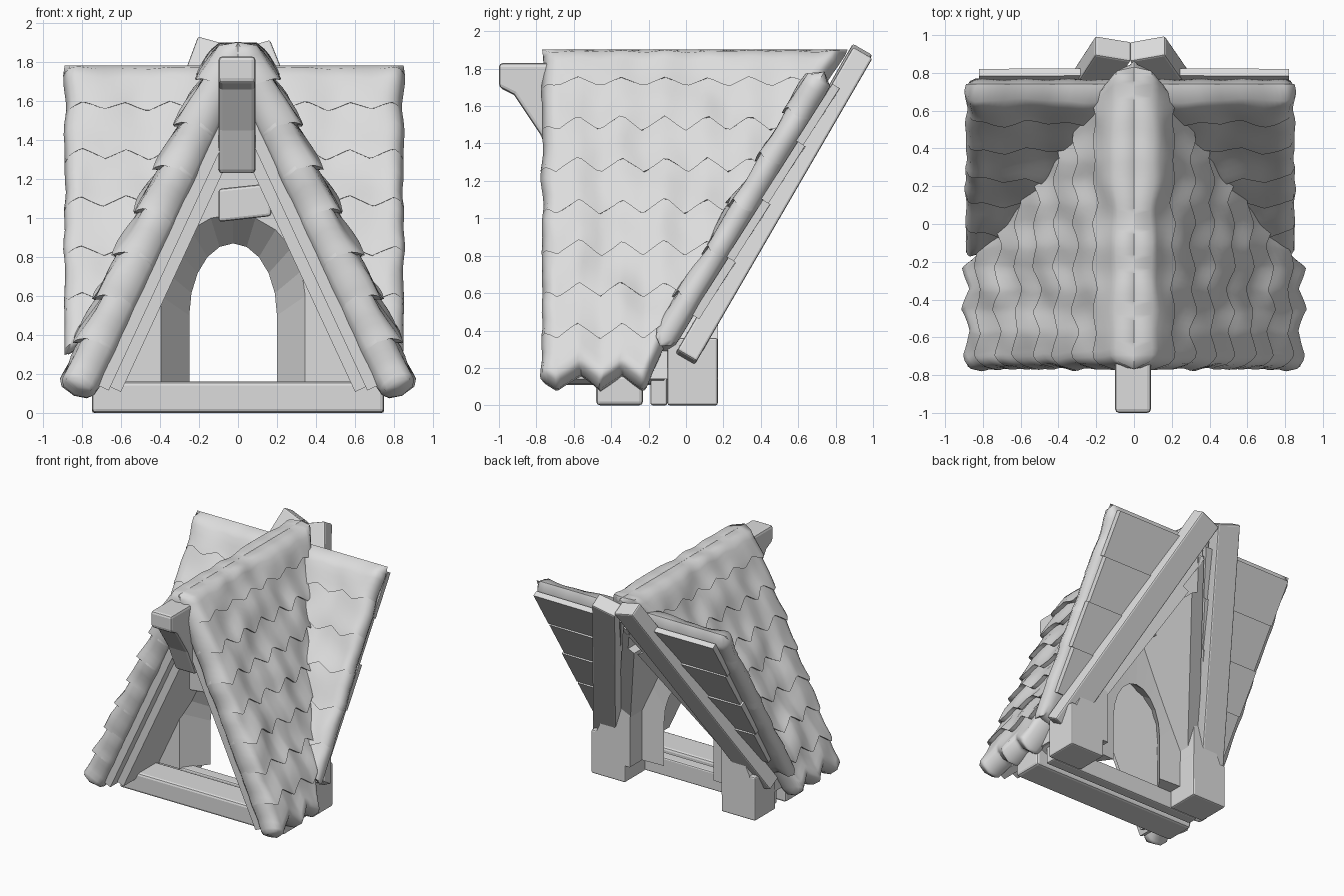
import bpy, bmesh, math
from mathutils import Vector, noise

if "Cube" in bpy.data.objects:
    bpy.data.objects.remove(bpy.data.objects["Cube"])

GREY = (0.72, 0.72, 0.72, 1)
mat = bpy.data.materials.new("plain_grey")
mat.use_nodes = True
mat.diffuse_color = GREY
mat.node_tree.nodes["Principled BSDF"].inputs["Base Color"].default_value = GREY


def finish(name, bm, smooth=None, bevel=0):
    bmesh.ops.remove_doubles(bm, verts=bm.verts, dist=0.0005)
    bmesh.ops.recalc_face_normals(bm, faces=bm.faces)
    me = bpy.data.meshes.new(name)
    bm.to_mesh(me)
    bm.free()
    me.materials.append(mat)
    ob = bpy.data.objects.new(name, me)
    bpy.context.collection.objects.link(ob)
    if bevel:
        mod = ob.modifiers.new("soft_edges", 'BEVEL')
        mod.width, mod.segments = bevel, 2
    if smooth:
        bpy.ops.object.select_all(action='DESELECT')
        ob.select_set(True)
        bpy.context.view_layer.objects.active = ob
        bpy.ops.object.shade_smooth_by_angle(angle=math.radians(smooth))
    return ob


def loft(name, rings, bevel=0):
    """Join equal outlines in order and cap both ends."""
    bm = bmesh.new()
    rows = [[bm.verts.new(p) for p in r] for r in rings]
    n = len(rows[0])
    for a, b in zip(rows, rows[1:]):
        for i in range(n):
            bm.faces.new((a[i], a[(i + 1) % n], b[(i + 1) % n], b[i]))
    bm.faces.new(rows[0])
    bm.faces.new(rows[-1][::-1])
    return finish(name, bm, bevel=bevel)


def prism(name, pts, vec, bevel=0):
    pts = [Vector(p) for p in pts]
    return loft(name, [pts, [p + Vector(vec) for p in pts]], bevel)


def box(name, x0, x1, y0, y1, z0, z1, bevel=0.012):
    return prism(name, [(x0, y0, z0), (x1, y0, z0), (x1, y1, z0), (x0, y1, z0)],
                 (0, 0, z1 - z0), bevel)


def beam(name, p, q, width, depth, up):
    p, q = Vector(p), Vector(q)
    side = (q - p).cross(up).normalized() * width / 2
    rise = side.cross(q - p).normalized() * depth / 2
    return prism(name, [p + side + rise, p - side + rise, p - side - rise, p + side - rise],
                 q - p, 0.012)


def tooth(u, period=0.23):
    return abs((u / period) % 1 - 0.5) * 4 - 1


def thatch(name, point, length, lo, hi, thick, courses, lift, amp, nu=46):
    """Thick rounded thatch slab whose rows follow zigzag courses; point(u, v, h) places it."""
    rows = [(0, 0)]
    for k in range(courses):
        if k:  # tuck the next course under the lip of the last
            rows.append((k / courses - 0.5 * lift / length, 0))
        rows += [((k + f) / courses, f) for f in (0.2, 0.4, 0.6, 0.8, 0.92, 1)]
    bm = bmesh.new()
    top, low = [], []
    for t, f in rows:
        row_t, row_l = [], []
        width = hi(t) - lo(t)
        for i in range(nu + 1):
            s = i / nu
            u = lo(t) + width * s
            v = t * length + min(1, t * 5) * amp * tooth(u)
            edge = min(s * width, (1 - s) * width, t * length, (1 - t) * length)
            r = math.sqrt(max(0, 1 - (1 - min(edge / 0.08, 1)) ** 2))
            bump = lift * (f - 0.5) + 0.03 * noise.noise(Vector((u * 4, v * 4, length)))
            wave = 0.02 * noise.noise(Vector((v * 6, s * 2, 3)))
            row_t.append(bm.verts.new(point(u + wave, v, thick * (r - 1) / 2 + bump * r)))
            row_l.append(bm.verts.new(point(u + wave, v, -thick * (1 + r) / 2)))
        top.append(row_t)
        low.append(row_l)
    for grid in (top, low):
        for a, b in zip(grid, grid[1:]):
            for i in range(nu):
                bm.faces.new((a[i], a[i + 1], b[i + 1], b[i]))
    return finish(name, bm, smooth=60)


# Shared roof geometry: gable slope and the rear slope it cuts into
SLOPE = Vector((0.84, 0, -1.81)).normalized()
SLOPE_N = Vector((1.81, 0, 0.84)).normalized()
REAR = Vector((0, -0.85, -1.42)).normalized()
REAR_N = Vector((0, -1.42, 0.85)).normalized()
GABLE_TOP, REAR_TOP = Vector((0.09, 0, 1.945)), Vector((0, 0.68, 1.82))
GABLE_LEN, REAR_LEN = 1.96, 1.72


def rear_y(z):
    return 0.79 - (1.82 - z) * 0.605


def valley_x(z):
    return -0.05 + (1.93 - z) * 0.46


for side, label in ((1, "left"), (-1, "right")):
    wing_edge = 0.87 - 0.02 * side

    def flip(p):
        return Vector((p.x * side, p.y, p.z))

    def gable_point(u, v, h):
        return flip(GABLE_TOP + SLOPE * v + SLOPE_N * h + Vector((0, u, 0)))

    def rear_point(u, v, h):
        return flip(REAR_TOP + REAR * v + REAR_N * h + Vector((u, 0, 0)))

    def gable_back(t):
        return rear_y(GABLE_TOP.z + SLOPE.z * t * GABLE_LEN)

    def rear_inner(t):
        return valley_x(REAR_TOP.z + REAR.z * t * REAR_LEN)

    # Thatch
    thatch(label + "_gable_thatch", gable_point, GABLE_LEN,
           lambda t: -0.77, gable_back, 0.2, 8, 0.035, 0.045)
    thatch(label + "_rear_thatch", rear_point, REAR_LEN,
           rear_inner, lambda t: wing_edge, 0.14, 6, 0.012, 0.03, nu=30)

    # Lining under the gable thatch, in two stepped layers
    for k, (front, depth, t0, t1) in enumerate(((-0.72, -0.19, 0.13, 0.97),
                                                (-0.64, -0.25, 0.25, 0.96))):
        a, b = t0 * GABLE_LEN, t1 * GABLE_LEN
        prism(label + "_gable_lining_%d" % (k + 1),
              [gable_point(front, a, depth), gable_point(gable_back(t0) + 0.06, a, depth),
               gable_point(gable_back(t1) + 0.06, b, depth), gable_point(front, b, depth)],
              flip(SLOPE_N * -0.06))

    # Lapped boards under the rear thatch
    for k in range(4):
        t0, t1 = 0.02 + k * 0.21, 0.02 + (k + 1) * 0.21
        a, b = t0 * REAR_LEN, t1 * REAR_LEN
        outer = 0.82 - 0.015 * (k % 2)
        prism(label + "_rear_board_%d" % (k + 1),
              [rear_point(rear_inner(t0), a, -0.145), rear_point(outer, a, -0.14),
               rear_point(outer, b, -0.13), rear_point(rear_inner(t1), b, -0.13)],
              flip(REAR_N * -0.045))

    # Valley rafter and pillar
    beam(label + "_valley_rafter", (side * 0.09 - 0.02, 0.93, 1.87 - 0.01 * side),
         (side * 0.72, -0.01, 0.24), 0.2, 0.12, REAR_N)
    pillar = sorted((side * 0.44, side * 0.75))
    box(label + "_pillar", *pillar, -0.1, 0.17, 0, 0.36)


# Wall with an arched opening, splayed in front and rebated behind
def arch(w, spring, top, n=10):
    pts = [(w, 0.14)]
    for i in range(n + 1):
        a = math.pi * i / n
        pts.append((w * math.cos(a), spring + (top - spring) * math.sin(a)))
    return pts + [(-w, 0.14)]


outline = [(-0.74, 0.14), (-0.7, 0.36), (-0.2, 1.4), (0.2, 1.4), (0.7, 0.36), (0.74, 0.14)]
rings = []
for y, w, spring, top in ((-0.2, 0.37, 0.6, 1.02), (0, 0.225, 0.5, 0.87),
                          (0.01, 0.42, 0.7, 1.25), (0.17, 0.42, 0.7, 1.25)):
    hole = [(x - 0.025, z) for x, z in arch(w, spring, top)]
    rings.append([(x, y, z) for x, z in outline + hole])
loft("arched_wall", rings)

# Sill and rail at the foot of the opening
box("front_sill", -0.75, 0.75, -0.48, -0.23, 0, 0.16, 0.02)
box("back_rail", -0.7, 0.7, -0.19, -0.1, 0, 0.15)

# Ridge beam with its bracketed nose, and the tie block below it
nose = [(-1, 1.83), (-1, 1.7), (-0.92, 1.66), (-0.78, 1.45), (-0.68, 1.23), (-0.4, 1.23),
        (-0.3, 1.5), (0.4, 1.6), (0.4, 1.83)]
prism("ridge_beam", [(-0.1, y, z) for y, z in nose], (0.19, 0, 0), 0.02)
prism("tie_block", [(-0.1, -0.5, 0.98), (0.17, -0.5, 1.01), (0.18, -0.5, 1.18), (-0.1, -0.5, 1.15)],
      (0, 0.4, 0), 0.015)
